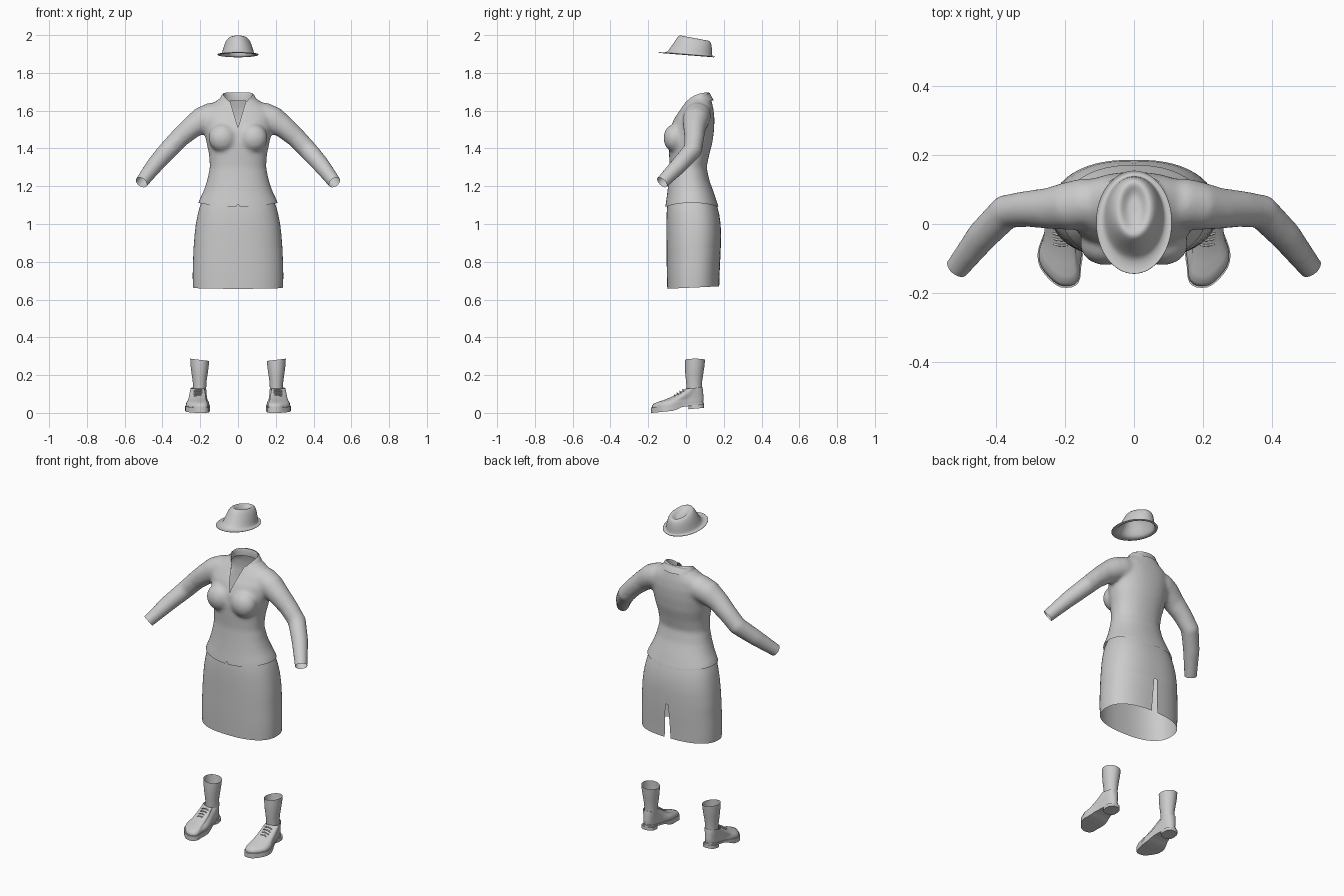
import bpy, bmesh, math
from mathutils import Vector, Matrix

if "Cube" in bpy.data.objects:
    bpy.data.objects.remove(bpy.data.objects["Cube"])

TAU = math.tau


def spow(v, e):
    return math.copysign(abs(v) ** e, v)


def ease(a, b, t):
    t = min(max((t - a) / (b - a), 0), 1)
    return t * t * (3 - 2 * t)


def ring(hx, yf, yb, zf, zb=None, n=32, p=2.2, cx=0, gap=0, ends=0):
    """Oval cross-section starting at the back; zf/zb are front and back heights."""
    zb = zf if zb is None else zb
    pts = []
    for i in range(n + ends):
        a = gap + (TAU - 2 * gap) * i / n
        v = spow(math.cos(a), 2 / p)
        pts.append(Vector((cx + hx * spow(math.sin(a), 2 / p),
                           (yf + yb) / 2 + (yb - yf) / 2 * v,
                           zf + (zb - zf) * (v + 1) / 2)))
    return pts


def loft(bm, rings, closed=True, caps=()):
    rows = [[bm.verts.new(p) for p in r] for r in rings]
    n = len(rows[0])
    for a, b in zip(rows, rows[1:]):
        for i in range(n if closed else n - 1):
            j = (i + 1) % n
            bm.faces.new((a[i], a[j], b[j], b[i]))
    for c in caps:  # strip caps across the symmetric ring
        r = rows[c]
        for i in range(n // 2):
            f = list(dict.fromkeys((r[i], r[i + 1], r[n - i - 1], r[(n - i) % n])))
            if len(f) > 2:
                bm.faces.new(f)


def tube(bm, pts, n=16):
    rings = []
    for i, q in enumerate(pts):
        a, b = pts[max(i - 1, 0)], pts[min(i + 1, len(pts) - 1)]
        t = (Vector(b[:3]) - Vector(a[:3])).normalized()
        u = t.cross(Vector((0, 1, 0))).normalized()
        w = t.cross(u)
        rings.append([Vector(q[:3]) + q[3] * (u * math.cos(TAU * k / n) + w * math.sin(TAU * k / n))
                      for k in range(n)])
    loft(bm, rings, caps=(0, -1))


def finish(name, bm, angle=50, subsurf=0, thick=0):
    bmesh.ops.remove_doubles(bm, verts=bm.verts, dist=1e-5)
    bmesh.ops.recalc_face_normals(bm, faces=bm.faces)
    me = bpy.data.meshes.new(name)
    bm.to_mesh(me)
    bm.free()
    me.shade_smooth()
    me.set_sharp_from_angle(angle=math.radians(angle))
    ob = bpy.data.objects.new(name, me)
    bpy.context.collection.objects.link(ob)
    if thick:
        m = ob.modifiers.new("thickness", 'SOLIDIFY')
        m.thickness = thick
    if subsurf:
        m = ob.modifiers.new("smooth", 'SUBSURF')
        m.levels = m.render_levels = subsurf
    return ob


# Hat: brim, crown and pinched dent in one loft
bm = bmesh.new()
loft(bm, [ring(*r, p=2.0) for r in (
    (.110, -.145, .155, 1.911, 1.888), (.104, -.137, .149, 1.907, 1.884),
    (.091, -.108, .141, 1.908, 1.887), (.085, -.094, .139, 1.918, 1.893),
    (.078, -.075, .139, 1.945, 1.92), (.066, -.052, .135, 1.98, 1.955),
    (.050, -.038, .125, 2.0, 1.972), (.037, -.022, .11, 1.998, 1.97),
    (.022, .005, .09, 1.975, 1.958), (.010, .035, .07, 1.967, 1.96))], caps=(-1,))
finish("hat", bm, 180, subsurf=1, thick=.003)

# Jacket: torso, bust and sleeves fused into one smooth shell
bm = bmesh.new()
loft(bm, [ring(hx, yf, yb, z, n=40) for z, hx, yf, yb in (
    (1.05, .220, -.112, .175), (1.09, .211, -.110, .173), (1.16, .187, -.100, .150),
    (1.23, .164, -.092, .124), (1.30, .149, -.086, .109), (1.37, .154, -.090, .124),
    (1.43, .167, -.092, .140), (1.50, .180, -.086, .149), (1.56, .188, -.062, .151),
    (1.61, .178, -.028, .145), (1.645, .125, -.005, .137), (1.67, .088, .010, .130),
    (1.74, .078, .015, .125))], caps=(0, -1))
for s in (1, -1):
    bmesh.ops.create_uvsphere(bm, u_segments=20, v_segments=12, radius=1, matrix=
        Matrix.Translation((s * .082, -.06, 1.455)) @ Matrix.Diagonal((.075, .06, .075, 1)))
    tube(bm, [(s * x, y, z, r) for x, y, z, r in (
        (.09, .062, 1.575, .068), (.14, .060, 1.57, .074), (.19, .052, 1.55, .071),
        (.25, .045, 1.508, .060), (.31, .044, 1.455, .053), (.37, .036, 1.392, .051),
        (.44, -.035, 1.313, .046), (.51, -.125, 1.222, .036), (.55, -.176, 1.171, .034))])
jacket = finish("jacket", bm)
m = jacket.modifiers.new("fuse", 'REMESH')
m.mode = 'VOXEL'
m.voxel_size = .009
fused = bpy.data.meshes.new_from_object(
    jacket.evaluated_get(bpy.context.evaluated_depsgraph_get()))
bpy.data.objects.remove(jacket)
bm = bmesh.new()
bm.from_mesh(fused)
for _ in range(7):
    bmesh.ops.smooth_vert(bm, verts=bm.verts, factor=.5,
                          use_axis_x=True, use_axis_y=True, use_axis_z=True)


def cut(co, no, clear=True, keep=lambda v: True):
    vs = [v for v in bm.verts if keep(v.co)]
    inside = set(vs)
    fs = [f for f in bm.faces if all(v in inside for v in f.verts)]
    es = list({e for f in fs for e in f.edges})
    bmesh.ops.bisect_plane(bm, geom=vs + es + fs, plane_co=co, plane_no=no, clear_outer=clear)


# Open hem, neck and cuffs, then the V neckline and hem notch
cut((0, 0, 1.09), (0, 0, -1))
cut((0, .05, 1.668), (0, -.35, 1))
for s in (1, -1):
    cut((s * .51, -.127, 1.22), (s * .07, -.09, -.09), keep=lambda c: c.x * s > .42)
    cut((0, 0, 1.51), (s * .3 / .09, 0, -1), False, lambda c: c.y < .05 and c.z > 1.45)
    cut((0, 0, 1.106), (s * .6 / .4, 0, 1), False, lambda c: c.y < 0 and c.z < 1.15)
gone = []
for f in bm.faces:
    c = f.calc_center_median()
    if c.y < .05 and (abs(c.x) < (c.z - 1.51) * .3 or abs(c.x) < (1.106 - c.z) / 1.5):
        gone.append(f)
bmesh.ops.delete(bm, geom=gone, context='FACES')
for v in bm.verts:
    v.co.z += .02 * min(1, (v.co.x / .2) ** 2) * (1 - ease(1.09, 1.2, v.co.z))
finish("jacket", bm, 60)

# Collar: stand, fold line and turned-down flap
bm = bmesh.new()
rows = []
for rx, cy, ry, z, drop, reach in ((.080, .065, .055, 1.65, .045, 2.45), (.076, .065, .052, 1.685, .045, 2.45),
                                   (.079, .065, .056, 1.696, .045, 2.45), (.088, .065, .064, 1.687, .05, 2.5),
                                   (.104, .065, .081, 1.655, .045, 2.5)):
    row = []
    for i in range(41):
        t = i / 20 - 1
        a = t * reach
        k = 1 + .35 * ease(.6, 1, abs(t))
        row.append(Vector((rx * math.sin(a), cy + ry * math.cos(a) * k, z - drop * t * t * t * t)))
    rows.append(row)
loft(bm, rows, closed=False)
finish("collar", bm, 60)

# Skirt with a slit at the back
bm = bmesh.new()
loft(bm, [ring(hx, yf, yb, zf, zb, n=56, p=2.4, gap=g, ends=1) for zf, zb, hx, yf, yb, g in (
    (1.14, 1.14, .182, -.094, .150, 0), (1.09, 1.09, .203, -.100, .166, 0),
    (1.05, 1.05, .213, -.103, .176, 0), (1.0, 1.0, .223, -.104, .183, 0),
    (.94, .94, .230, -.104, .186, 0), (.875, .875, .235, -.103, .184, 0),
    (.874, .874, .235, -.103, .184, .02), (.78, .78, .239, -.102, .180, .035),
    (.72, .72, .240, -.101, .177, .043), (.657, .67, .238, -.099, .176, .05))], closed=False)
finish("skirt", bm)


def foot(s, z, yf, yb, wf, wb, n=40):
    """Shoe outline, wide at the ball, raised towards the heel; z may be a function of y."""
    pts = []
    for i in range(n):
        a = TAU * i / n
        f = (1 - math.cos(a)) / 2
        y = yb + (yf - yb) * f
        w = wb + (wf - wb) * ease(.3, .72, f)
        x = .206 + w * spow(math.sin(a), .8) + .008 * ease(.3, .7, f) - .018 * ease(.75, 1, f)
        h = z(y) if callable(z) else z
        pts.append(Vector((s * x, y, h + .1 * (y + .18))))
    return pts


def arch(y):
    return .016 * ease(-.07, -.01, y)


for s, side in ((1, "left"), (-1, "right")):
    # Shoe upper
    bm = bmesh.new()
    loft(bm, [foot(s, *r) for r in (
        (.024, -.178, .090, .065, .043), (.036, -.180, .092, .066, .044),
        (.047, -.172, .093, .062, .044), (.055, -.150, .093, .055, .043),
        (.062, -.115, .092, .051, .042), (.077, -.070, .091, .047, .041),
        (.093, -.034, .090, .043, .040), (.110, -.002, .087, .039, .039),
        (.109, .004, .083, .036, .036))])
    finish(side + "_shoe", bm, 70)

    # Sole with raised arch, and heel block
    bm = bmesh.new()
    loft(bm, [foot(s, z, -.185, .096, .070, .047) for z in (arch, lambda y: .028)], caps=(0, 1))
    finish(side + "_sole", bm, 40)
    bm = bmesh.new()
    heel = [ring(.041, .012, .096, z, z + .008, p=2.6, cx=s * .206) for z in (.019, .038)]
    loft(bm, heel, caps=(0, 1))
    finish(side + "_heel", bm, 40)

    # Laces across the vamp
    bm = bmesh.new()
    for k in range(4):
        y, z = -.062 + .015 * k, .094 + .0098 * k
        tube(bm, [(s * .209 + dx, y + dy, z + dz, .0032) for dx, dy, dz in (
            (-.026, .006, -.010), (-.013, .001, -.001), (0, 0, .001), (.013, .001, -.001),
            (.026, .006, -.010))], 8)
    finish(side + "_laces", bm)

    # Sock, open at the top
    bm = bmesh.new()
    rings = [ring(hx, yf, yb, z, n=28, p=2, cx=s * .203) for z, hx, yf, yb in (
        (.10, .034, .006, .082), (.14, .035, .003, .084), (.17, .037, .000, .086),
        (.21, .043, -.004, .092), (.25, .048, -.005, .098), (.281, .050, -.004, .101))]
    for p in rings[-1]:
        p.z += .12 * (abs(p.x) - .203)
    loft(bm, rings)
    finish(side + "_sock", bm)
